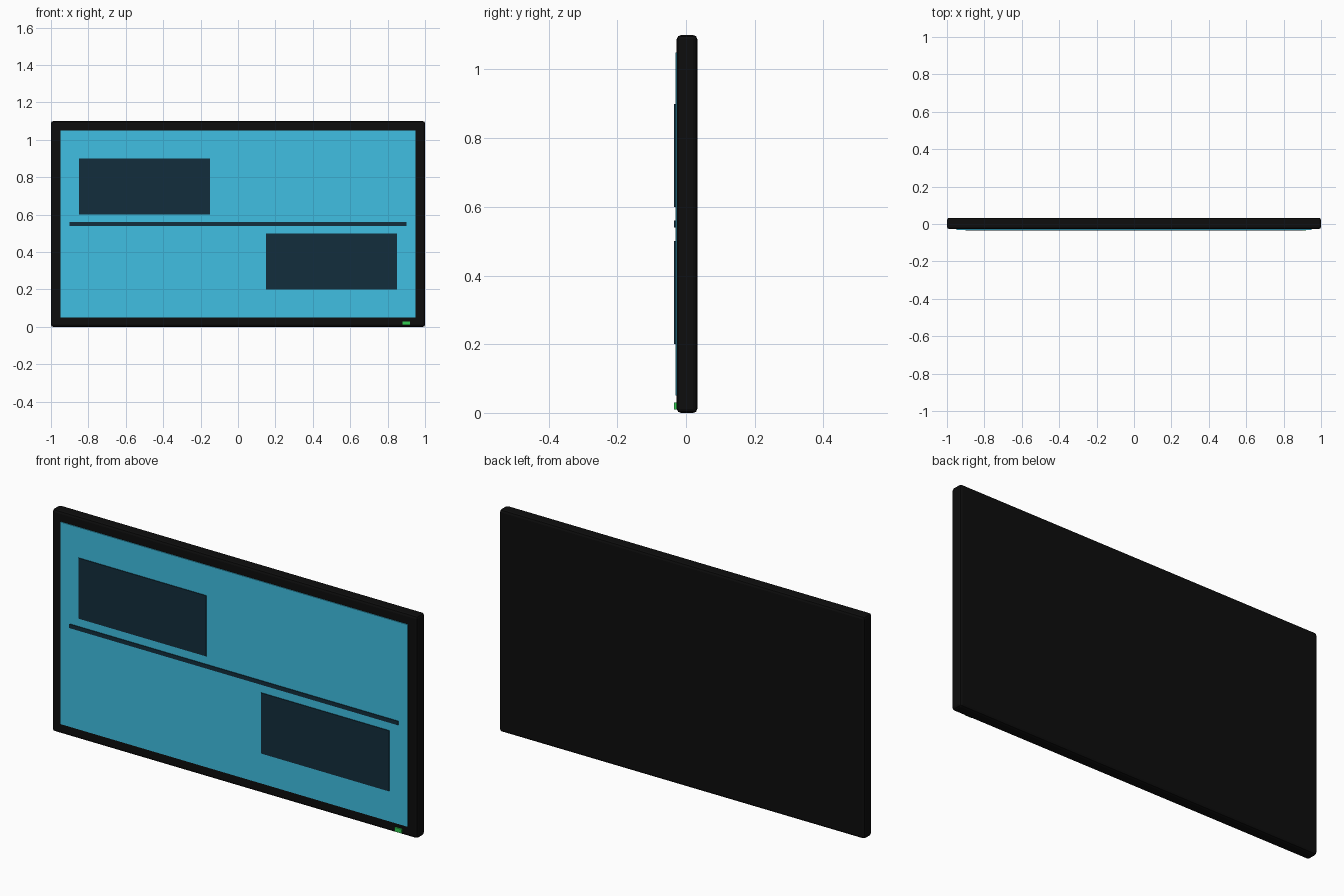
import bpy

if "Cube" in bpy.data.objects:
    bpy.data.objects.remove(bpy.data.objects["Cube"])


def material(name, rgb):
    m = bpy.data.materials.new(name)
    m.diffuse_color = (*rgb, 1)
    m.use_nodes = True
    m.node_tree.nodes["Principled BSDF"].inputs["Base Color"].default_value = m.diffuse_color
    return m


def box(name, x, y, z, mat, bevel=0):
    """Box from (min, max) ranges on each axis."""
    centre = [(a + b) / 2 for a, b in (x, y, z)]
    bpy.ops.mesh.primitive_cube_add(size=1, location=centre)
    ob = bpy.context.object
    ob.name = name
    ob.scale = [b - a for a, b in (x, y, z)]
    bpy.ops.object.transform_apply(location=False, rotation=False, scale=True)
    ob.data.materials.append(mat)
    if bevel:
        mod = ob.modifiers.new("rounded_edges", 'BEVEL')
        mod.width = bevel
        mod.segments = 2
    return ob


black = material("black_casing", (0.004, 0.004, 0.004))
cyan = material("cyan_screen", (0.05, 0.52, 0.76))
navy = material("dark_panel", (0.006, 0.027, 0.045))
green = material("green_light", (0.03, 0.6, 0.08))

# Casing
box("casing", (-1, 1), (-0.027, 0.033), (0, 1.1), black, 0.012)

# Lit screen
box("screen", (-0.95, 0.95), (-0.031, -0.02), (0.05, 1.05), cyan)

# Raised graphics on the screen
FRONT = -0.0345
box("upper_left_panel", (-0.85, -0.15), (FRONT, -0.029), (0.6, 0.9), navy)
box("lower_right_panel", (0.15, 0.85), (FRONT, -0.029), (0.2, 0.5), navy)
box("divider_line", (-0.9, 0.9), (FRONT, -0.029), (0.54, 0.56), navy)

# Power light
box("power_light", (0.88, 0.92), (FRONT, -0.022), (0.01, 0.03), green)
